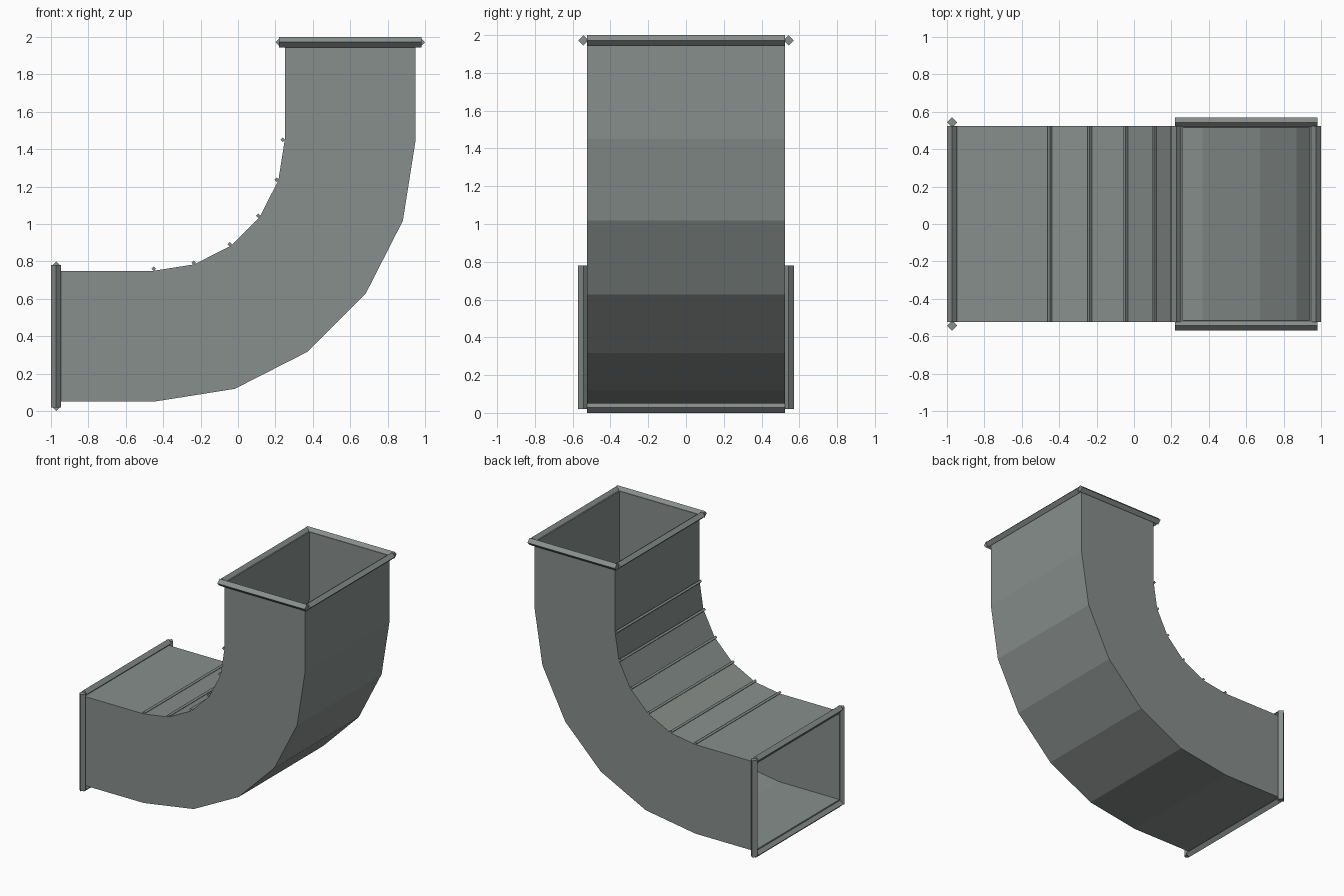
import bpy, bmesh, math

if "Cube" in bpy.data.objects:
    bpy.data.objects.remove(bpy.data.objects["Cube"])

steel = bpy.data.materials.new("grey green metal")
steel.diffuse_color = (0.245, 0.275, 0.26, 1)
steel.use_nodes = True
steel.node_tree.nodes["Principled BSDF"].inputs["Base Color"].default_value = steel.diffuse_color

CX, CZ = -0.45, 1.45        # centre of the bend
R_IN, R_OUT = 0.70, 1.40    # inner and outer bend radius
HALF_Y, WALL = 0.525, 0.0125
MID = (R_IN + R_OUT) / 2
END = 0.525                 # straight length at each end


def bar(name, loc, axis, length, r):
    """Four-sided bar with a diamond cross-section."""
    rot = {'X': (0, math.pi / 2, 0), 'Y': (math.pi / 2, 0, 0), 'Z': (0, 0, 0)}[axis]
    bpy.ops.mesh.primitive_cylinder_add(vertices=4, radius=r, depth=length,
                                        location=loc, rotation=rot)
    ob = bpy.context.object
    ob.name = name
    ob.data.materials.append(steel)


# Duct elbow: rectangular tube swept through five 18 degree steps
stations = [(0, -END, 0)] + [(math.radians(18 * i), 0, 0) for i in range(6)]
stations.append((math.pi / 2, 0, END))

bm = bmesh.new()


def ring(a, dx, dz, inset):
    pts = []
    for r, y in ((R_IN + inset, -1), (R_OUT - inset, -1), (R_OUT - inset, 1), (R_IN + inset, 1)):
        pts.append(bm.verts.new((CX + r * math.sin(a) + dx, y * (HALF_Y - inset),
                                 CZ - r * math.cos(a) + dz)))
    return pts


def bridge(a, b):
    for i in range(4):
        j = (i + 1) % 4
        bm.faces.new((a[i], a[j], b[j], b[i]))


outer = [ring(*s, 0) for s in stations]
inner = [ring(*s, WALL) for s in stations]
for loops in (outer, inner):
    for a, b in zip(loops, loops[1:]):
        bridge(a, b)
for k in (0, -1):           # open rims
    bridge(outer[k], inner[k])
bmesh.ops.recalc_face_normals(bm, faces=bm.faces)
mesh = bpy.data.meshes.new("duct_elbow")
bm.to_mesh(mesh)
bm.free()
mesh.materials.append(steel)
bpy.context.collection.objects.link(bpy.data.objects.new("duct_elbow", mesh))

# Flange frames around both openings
FR = 0.0275
for s in (-1, 1):
    bar("top_flange_side", (CX + MID, s * 0.543, 1.9725), 'X', 0.76, FR)
    bar("top_flange_end", (CX + MID + s * 0.3725, 0, 1.9725), 'Y', 2 * HALF_Y, FR)
    bar("left_flange_side", (-0.9725, s * 0.543, CZ - MID), 'Z', 0.76, FR)
    bar("left_flange_end", (-0.9725, 0, CZ - MID + s * 0.3725), 'Y', 2 * HALF_Y, FR)

# Seam ribs along each inner fold
for i in range(6):
    a = math.radians(18 * i)
    r = R_IN - 0.01
    bar("seam_rib", (CX + r * math.sin(a), 0, CZ - r * math.cos(a)), 'Y', 2 * HALF_Y, 0.012)
